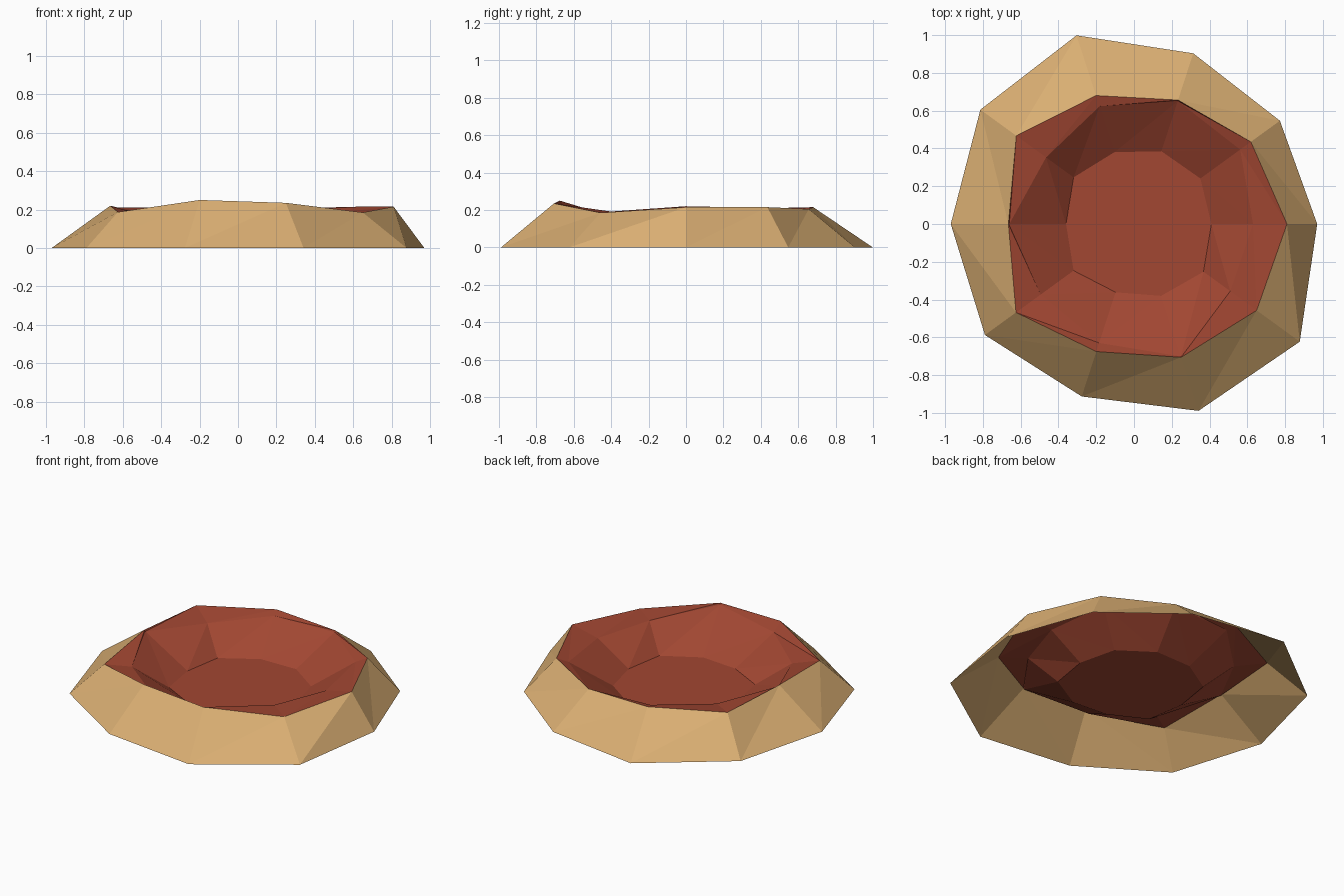
import bpy
import bmesh
from math import cos, sin, tau

cube = bpy.data.objects.get("Cube")
if cube:
    bpy.data.objects.remove(cube, do_unlink=True)

SIDES = 10
CENTRE_X = 0.02


def make_material(name, colour):
    material = bpy.data.materials.new(name)
    material.use_nodes = True
    material.diffuse_color = colour
    shader = next(n for n in material.node_tree.nodes if n.type == "BSDF_PRINCIPLED")
    shader.inputs["Base Color"].default_value = colour
    shader.inputs["Roughness"].default_value = 0.9
    return material


def ring(radii, heights):
    """Uneven ring of points, one radius and height per spoke."""
    points = []
    for i, (radius, height) in enumerate(zip(radii, heights)):
        angle = tau * i / SIDES
        points.append((CENTRE_X + radius * cos(angle), radius * sin(angle), height))
    return points


def make_shell(name, rings, material, capped=False):
    """Join rings from the outside inwards with flat triangles."""
    bm = bmesh.new()
    loops = [[bm.verts.new(point) for point in points] for points in rings]
    for outer, inner in zip(loops, loops[1:]):
        for i in range(SIDES):
            j = (i + 1) % SIDES
            bm.faces.new((outer[i], outer[j], inner[j]))
            bm.faces.new((outer[i], inner[j], inner[i]))
    if capped:
        bm.faces.new(loops[-1])
    mesh = bpy.data.meshes.new(name)
    bm.to_mesh(mesh)
    bm.free()
    mesh.materials.append(material)
    shell = bpy.data.objects.new(name, mesh)
    bpy.context.collection.objects.link(shell)
    return shell


sand = make_material("sand", (0.70, 0.425, 0.17, 1.0))
red_earth = make_material("red earth", (0.36, 0.063, 0.032, 1.0))

# Uneven rings, from the ground edge in to the crater floor
ground_edge = ring(
    [0.95, 0.93, 0.95, 1.05, 1.03, 0.99, 1.0, 0.96, 1.04, 1.06],
    [0.0] * SIDES)
rim = ring(
    [0.79, 0.74, 0.69, 0.715, 0.795, 0.685, 0.797, 0.71, 0.742, 0.778],
    [0.215, 0.215, 0.205, 0.215, 0.21, 0.22, 0.187, 0.25, 0.235, 0.185])
ledge = ring(
    [0.61, 0.67, 0.685, 0.655, 0.6, 0.68, 0.635, 0.662, 0.737, 0.605],
    [0.175, 0.19, 0.195, 0.2, 0.18, 0.21, 0.17, 0.19, 0.225, 0.185])
floor_edge = ring(
    [0.39, 0.41, 0.405, 0.4, 0.42, 0.38, 0.42, 0.38, 0.4, 0.43],
    [0.035] * SIDES)

# Sloping outer bank, open underneath
make_shell("outer_bank", [ground_edge, rim], sand)

# Sunken bowl with a flat floor
make_shell("crater_bowl", [rim, ledge, floor_edge], red_earth, capped=True)
